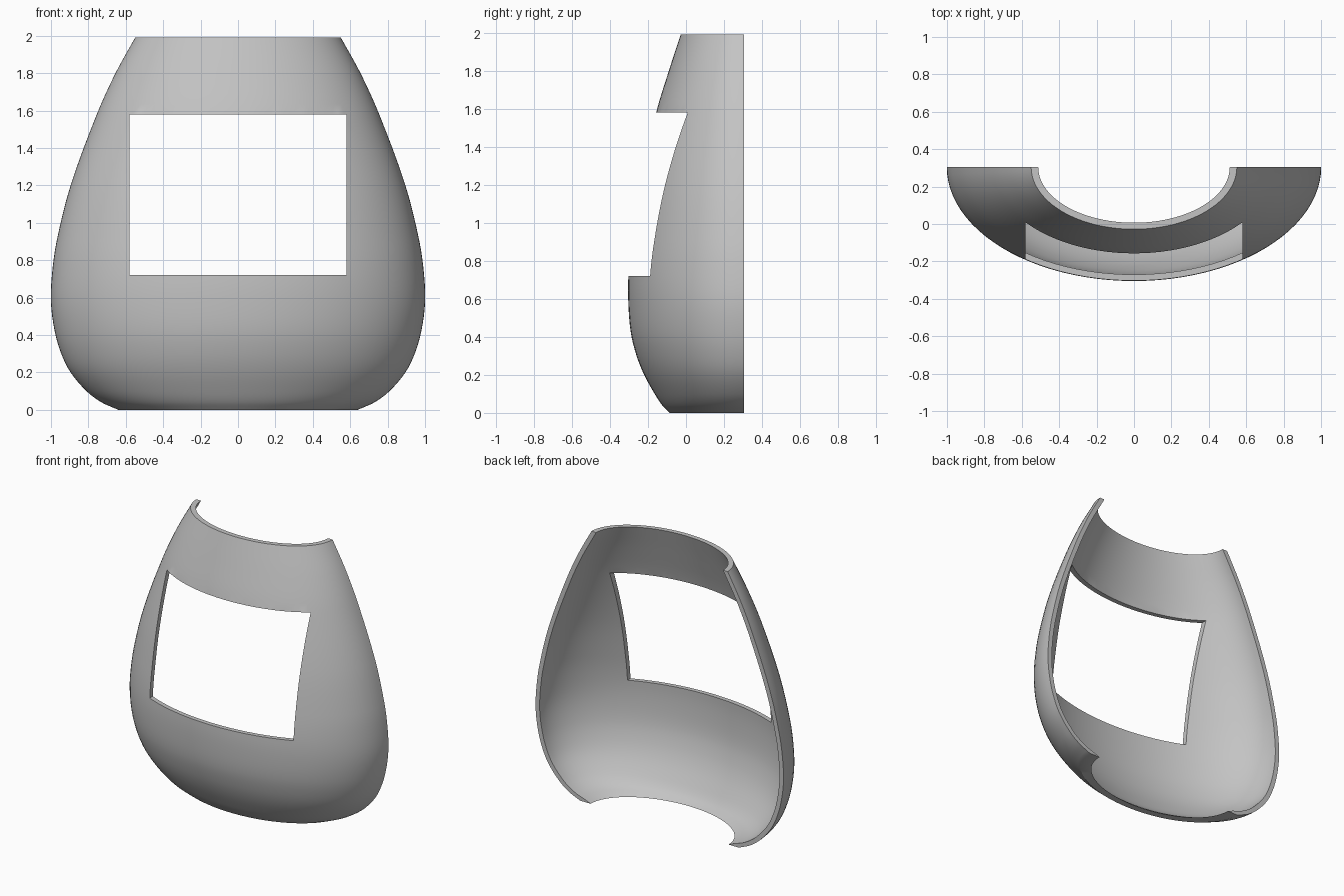
import bpy, bmesh, math

if "Cube" in bpy.data.objects:
    bpy.data.objects.remove(bpy.data.objects["Cube"], do_unlink=True)

BACK = 0.305      # plane of the open back
WALL = 0.033      # wall thickness
SIDES = 48        # segments around the half ellipse
STEPS = 4         # rings between two profile points

# Profile: height, half width, depth
PROFILE = [
    (0.0, 0.64, 0.39), (0.04, 0.73, 0.43), (0.1, 0.81, 0.47),
    (0.2, 0.895, 0.525), (0.3, 0.945, 0.565), (0.42, 0.98, 0.595),
    (0.57, 1.0, 0.608), (0.72, 0.995, 0.608), (0.9, 0.97, 0.59),
    (1.2, 0.895, 0.545), (1.58, 0.755, 0.462), (1.8, 0.655, 0.395),
    (1.99, 0.55, 0.333),
]


def spline(points):
    """Smooth curve through the profile, parameterised by height."""
    def slope(i, k):
        lo, hi = points[max(i - 1, 0)], points[min(i + 1, len(points) - 1)]
        return (hi[k] - lo[k]) / (hi[0] - lo[0])

    rings = []
    for i in range(len(points) - 1):
        p, q = points[i], points[i + 1]
        h = q[0] - p[0]
        for s in range(STEPS):
            t = s / STEPS
            ring = [p[0] + h * t]
            for k in (1, 2):
                ring.append((2*t**3 - 3*t**2 + 1) * p[k] + (t**3 - 2*t**2 + t) * h * slope(i, k)
                            + (3*t**2 - 2*t**3) * q[k] + (t**3 - t**2) * h * slope(i + 1, k))
            rings.append(tuple(ring))
    return rings + [points[-1]]


def inset(rings):
    """Inner profile, keeping an even wall measured along the normal."""
    inner = []
    for i, (z, a, b) in enumerate(rings):
        lo, hi = rings[max(i - 1, 0)], rings[min(i + 1, len(rings) - 1)]
        da, db = [(hi[k] - lo[k]) / (hi[0] - lo[0]) for k in (1, 2)]
        inner.append((z, a - WALL * math.hypot(1, da), b - WALL * math.hypot(1, db)))
    return inner


def make_object(name, bm):
    bmesh.ops.recalc_face_normals(bm, faces=bm.faces)
    mesh = bpy.data.meshes.new(name)
    bm.to_mesh(mesh)
    bm.free()
    obj = bpy.data.objects.new(name, mesh)
    bpy.context.collection.objects.link(obj)
    return obj


# Half shell: outer and inner skins joined along all four rims
outer = spline(PROFILE)
bm = bmesh.new()
skins = []
for rings in (outer, inset(outer)):
    skins.append([[bm.verts.new((-a * math.cos(math.pi * j / SIDES),
                                 BACK - b * math.sin(math.pi * j / SIDES), z))
                   for j in range(SIDES + 1)] for z, a, b in rings])
    grid = skins[-1]
    for r in range(len(grid) - 1):
        for j in range(SIDES):
            bm.faces.new((grid[r][j], grid[r][j + 1], grid[r + 1][j + 1], grid[r + 1][j]))
out, inn = skins
for r in (0, -1):
    for j in range(SIDES):
        bm.faces.new((out[r][j], out[r][j + 1], inn[r][j + 1], inn[r][j]))
for j in (0, -1):
    for r in range(len(out) - 1):
        bm.faces.new((out[r][j], out[r + 1][j], inn[r + 1][j], inn[r][j]))
shell = make_object("shell", bm)

# Rectangular window cut straight through the front
bm = bmesh.new()
bmesh.ops.create_cube(bm, size=1)
bmesh.ops.scale(bm, vec=(1.16, 1.2, 0.86), verts=bm.verts)
bmesh.ops.translate(bm, vec=(0, -0.32, 1.15), verts=bm.verts)
cutter = make_object("window_cutter", bm)
cutter.hide_render = True

bpy.context.view_layer.objects.active = shell
shell.select_set(True)
cut = shell.modifiers.new("window", 'BOOLEAN')
cut.operation = 'DIFFERENCE'
cut.solver = 'EXACT'
cut.object = cutter
bpy.ops.object.modifier_apply(modifier=cut.name)
bpy.data.objects.remove(cutter, do_unlink=True)

# Plain grey surface
grey = bpy.data.materials.new("light_grey")
grey.use_nodes = True
colour = (0.55, 0.55, 0.55, 1)
grey.diffuse_color = colour
grey.node_tree.nodes["Principled BSDF"].inputs["Base Color"].default_value = colour
shell.data.materials.clear()
shell.data.materials.append(grey)
bpy.ops.object.shade_smooth_by_angle(angle=math.radians(30))
